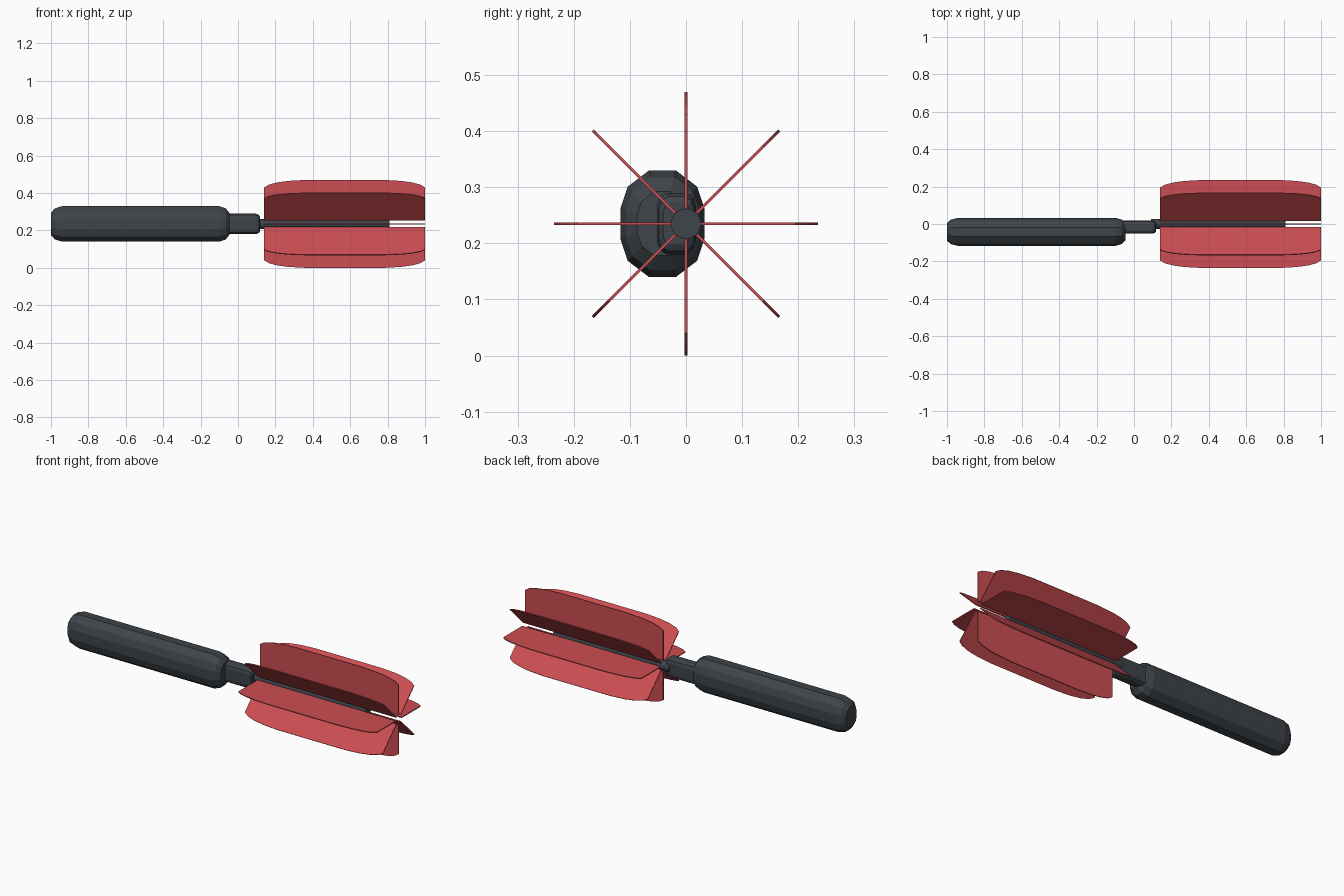
import bpy, bmesh, math
from mathutils import Matrix, Vector

cube = bpy.data.objects.get("Cube")
if cube:
    bpy.data.objects.remove(cube, do_unlink=True)

AXIS_Z = 0.235


def material(name, rgb):
    m = bpy.data.materials.new(name)
    m.use_nodes = True
    m.diffuse_color = (*rgb, 1)
    bsdf = next(n for n in m.node_tree.nodes if n.type == 'BSDF_PRINCIPLED')
    bsdf.inputs["Base Color"].default_value = (*rgb, 1)
    return m


charcoal = material("charcoal", (0.048, 0.058, 0.068))
red = material("red", (0.60, 0.075, 0.085))


def finish(bm, name, mat):
    bmesh.ops.recalc_face_normals(bm, faces=bm.faces)
    mesh = bpy.data.meshes.new(name)
    bm.to_mesh(mesh)
    bm.free()
    mesh.materials.append(mat)
    ob = bpy.data.objects.new(name, mesh)
    bpy.context.collection.objects.link(ob)
    return ob


def loft(name, section, stations, centre_y, mat):
    """Skin a closed section along x; stations are (x, scale)."""
    bm = bmesh.new()
    rings = [[bm.verts.new((x, centre_y + y * s, AXIS_Z + z * s)) for y, z in section]
             for x, s in stations]
    n = len(section)
    for a, b in zip(rings, rings[1:]):
        for i in range(n):
            j = (i + 1) % n
            bm.faces.new((a[i], a[j], b[j], b[i]))
    bm.faces.new(rings[0])
    bm.faces.new(rings[-1])
    return finish(bm, name, mat)


def rounded(quarter):
    """Mirror a quarter section into a closed outline."""
    half = quarter + [(-y, z) for y, z in reversed(quarter)]
    return half + [(-y, -z) for y, z in half]


# Faceted grip with rounded ends
grip = rounded([(0.075, 0.027), (0.062, 0.066), (0.024, 0.095)])
loft("handle", grip,
     [(-1, 0.62), (-0.98, 0.87), (-0.94, 1), (-0.10, 1), (-0.065, 0.87), (-0.045, 0.6)],
     -0.042, charcoal)

# Narrower neck in front of the grip
neck = rounded([(0.035, 0.030), (0.030, 0.047), (0.017, 0.055)])
loft("neck", neck, [(-0.07, 1), (0.095, 1), (0.112, 0.88), (0.118, 0.68)], -0.017, charcoal)

# Round central rod
circle = [(math.cos(math.tau * i / 16), math.sin(math.tau * i / 16)) for i in range(16)]
loft("rod", circle, [(0.09, 0.027), (0.81, 0.027)], 0, charcoal)

# Eight thin radial vanes, symmetric end to end
MID, INNER, THICK = 0.57, 0.027, 0.005
edge = [(0.43, INNER), (0.43, 0.195), (0.405, 0.210), (0.36, 0.222), (0.30, 0.230), (0.21, 0.235)]
outline = edge + [(-x, r) for x, r in reversed(edge)]
for k in range(8):
    bm = bmesh.new()
    face = bm.faces.new([bm.verts.new((MID + x, -THICK / 2, r)) for x, r in outline])
    ext = bmesh.ops.extrude_face_region(bm, geom=[face])
    bmesh.ops.translate(bm, vec=(0, THICK, 0),
                        verts=[v for v in ext["geom"] if isinstance(v, bmesh.types.BMVert)])
    turn = Matrix.Rotation(k * math.tau / 8, 4, 'X')
    bmesh.ops.transform(bm, matrix=Matrix.Translation(Vector((0, 0, AXIS_Z))) @ turn, verts=bm.verts)
    finish(bm, f"vane_{k + 1}", red)
